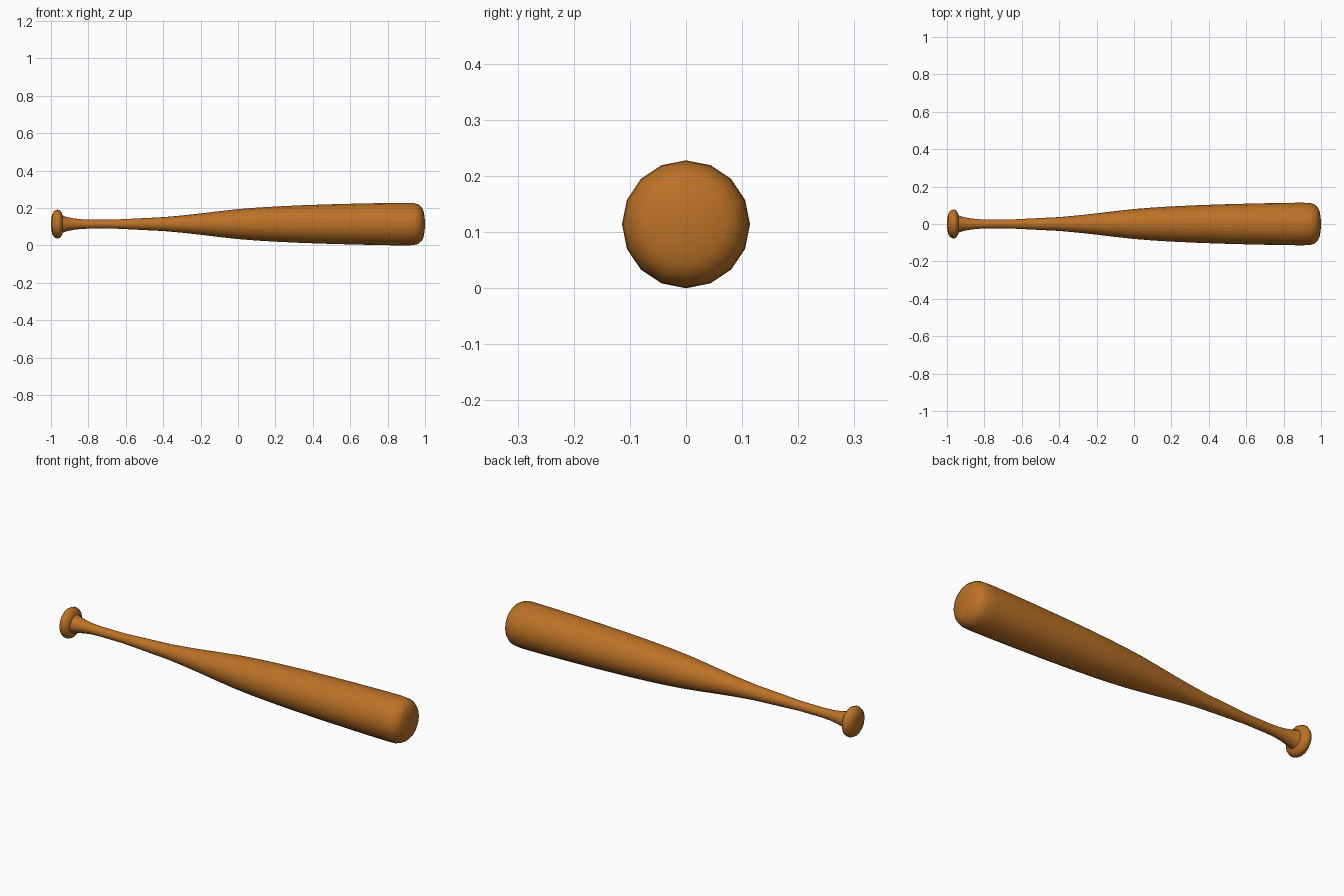
import bpy, bmesh, math

if "Cube" in bpy.data.objects:
    bpy.data.objects.remove(bpy.data.objects["Cube"])

SIDES = 16
AXIS_Z = 0.114

# Profile along x: (position, radius), knob to barrel tip
PROFILE = [
    (-0.998, 0.03), (-0.994, 0.052), (-0.982, 0.071), (-0.966, 0.078),
    (-0.951, 0.073), (-0.941, 0.058), (-0.938, 0.046),              # knob
    (-0.915, 0.038), (-0.88, 0.031), (-0.84, 0.026), (-0.79, 0.024),
    (-0.66, 0.024), (-0.6, 0.027), (-0.5, 0.032), (-0.4, 0.037),    # handle
    (-0.3, 0.046), (-0.2, 0.057), (-0.1, 0.069), (0.0, 0.080),
    (0.1, 0.088), (0.2, 0.094), (0.35, 0.101), (0.5, 0.106),        # taper
    (0.65, 0.110), (0.8, 0.113), (0.9, 0.114), (0.94, 0.1125),
    (0.965, 0.105), (0.982, 0.09), (0.992, 0.07), (0.998, 0.035),   # barrel
]

wood = bpy.data.materials.new("warm_wood")
wood.diffuse_color = (0.50, 0.168, 0.02, 1)
wood.use_nodes = True
wood.node_tree.nodes["Principled BSDF"].inputs["Base Color"].default_value = wood.diffuse_color

# Turned bat: rings around the x axis, closed by a fan at each end
bm = bmesh.new()
rings = []
for x, r in PROFILE:
    angles = [2 * math.pi * i / SIDES for i in range(SIDES)]
    rings.append([bm.verts.new((x, r * math.cos(a), AXIS_Z + r * math.sin(a))) for a in angles])
for a, b in zip(rings, rings[1:]):
    for i in range(SIDES):
        j = (i + 1) % SIDES
        bm.faces.new((a[i], a[j], b[j], b[i]))
for ring, x in ((rings[0], -1.0), (rings[-1], 1.0)):
    tip = bm.verts.new((x, 0, AXIS_Z))
    for i in range(SIDES):
        bm.faces.new((ring[i], ring[(i + 1) % SIDES], tip))
bmesh.ops.recalc_face_normals(bm, faces=bm.faces)

mesh = bpy.data.meshes.new("bat")
bm.to_mesh(mesh)
bm.free()
mesh.materials.append(wood)
bat = bpy.data.objects.new("bat", mesh)
bpy.context.collection.objects.link(bat)

# Smooth shading, with the crease behind the knob kept sharp
bpy.context.view_layer.objects.active = bat
bat.select_set(True)
bpy.ops.object.shade_smooth_by_angle(angle=math.radians(45))
